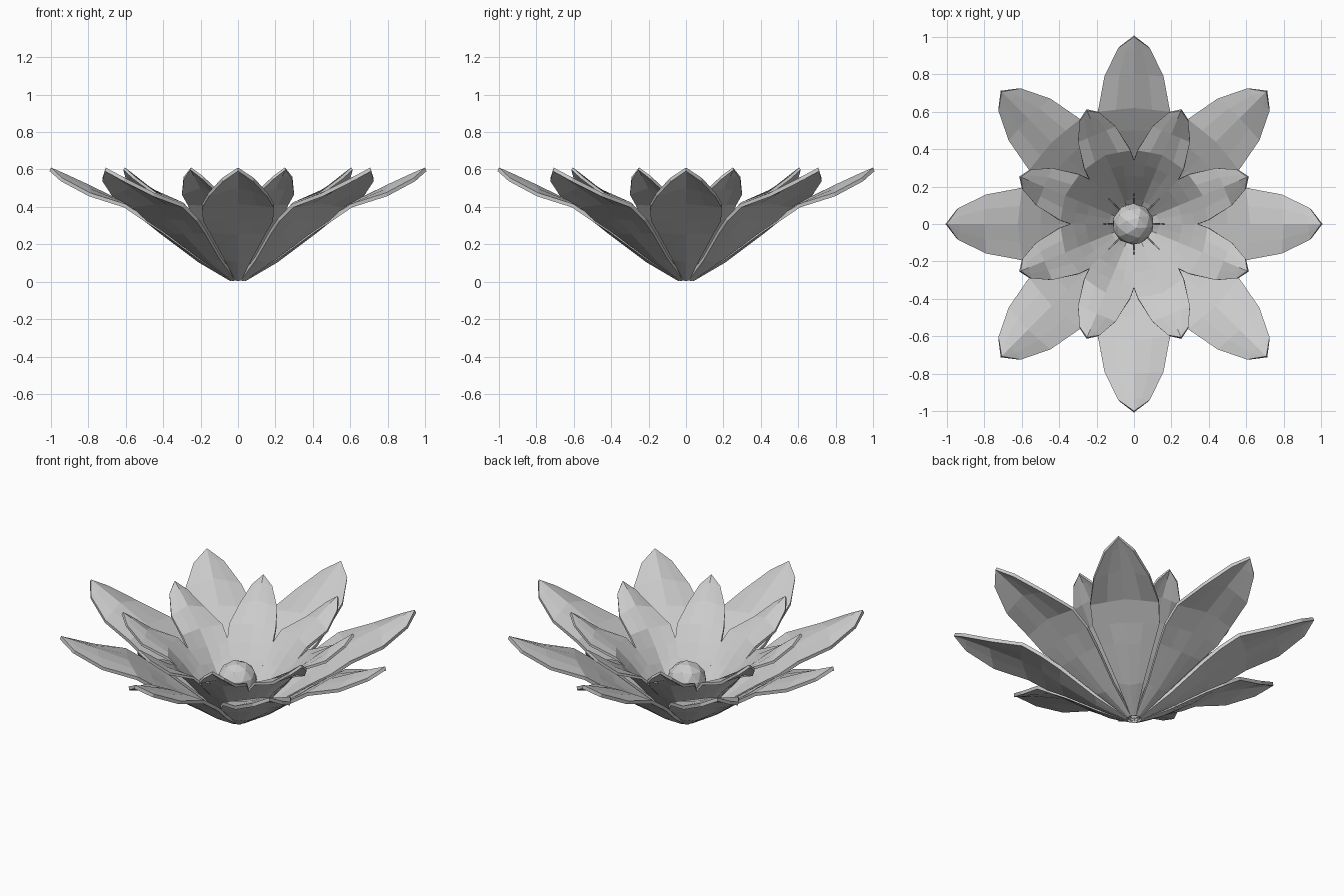
import bpy, bmesh
from math import radians
from mathutils import Matrix

if "Cube" in bpy.data.objects:
    bpy.data.objects.remove(bpy.data.objects["Cube"])

# Petal stations: (mid radius, mid height, edge radius, edge height, half width)
# narrow and slightly cupped near the base, turning into a ridge toward the tip
STATIONS = [
    (0.03, 0.020, 0.03, 0.025, 0.012),
    (0.20, 0.120, 0.20, 0.135, 0.070),
    (0.40, 0.270, 0.39, 0.275, 0.148),
    (0.50, 0.350, 0.49, 0.340, 0.187),
    (0.62, 0.432, 0.60, 0.415, 0.193),
    (0.80, 0.520, 0.79, 0.475, 0.158),
    (0.93, 0.580, 0.94, 0.555, 0.085),
]
TIP = (1.0, 0.0, 0.61)


def petal(name, angle, scale=1.0, lift=0.0, width=1.0, fold=0.0):
    """One thick leaf-shaped petal, tilted up by lift and turned by angle."""
    bm = bmesh.new()
    rows = []
    for mr, mz, er, ez, w in STATIONS:
        up = fold * w if mr < 0.7 else 0
        row = []
        for t in (-1, -0.5, 0, 0.5, 1):
            k = {0: 0, 0.5: 0.45, 1: 1}[abs(t)]
            row.append(bm.verts.new((mr + (er - mr - up * 0.5) * k, w * t * width,
                                     mz + (ez - mz + up) * k)))
        rows.append(row)
    for a, b in zip(rows, rows[1:]):
        for i in range(4):
            bm.faces.new((a[i], b[i], b[i + 1], a[i + 1]))
    tip = bm.verts.new(TIP)
    for i in range(4):
        bm.faces.new((rows[-1][i], tip, rows[-1][i + 1]))
    bm.transform(Matrix.Rotation(radians(angle), 4, 'Z')
                 @ Matrix.Rotation(radians(-lift), 4, 'Y')
                 @ Matrix.Scale(scale, 4))
    me = bpy.data.meshes.new(name)
    bm.to_mesh(me)
    bm.free()
    ob = bpy.data.objects.new(name, me)
    bpy.context.collection.objects.link(ob)
    mod = ob.modifiers.new("thickness", 'SOLIDIFY')
    mod.thickness = 0.02 * scale
    mod.offset = -1


# Outer ring and steeper, narrower, more folded inner ring
for i in range(8):
    petal(f"outer_petal_{i + 1}", 45 * i)
    petal(f"inner_petal_{i + 1}", 45 * i + 22.5, 0.765, 11.6, 0.9, 0.15)

# Faceted centre bud
bpy.ops.mesh.primitive_ico_sphere_add(subdivisions=2, radius=0.112, location=(-0.005, 0, 0.26),
                                      rotation=(0.2, 0.15, 0))
bpy.context.object.name = "flower_centre"
